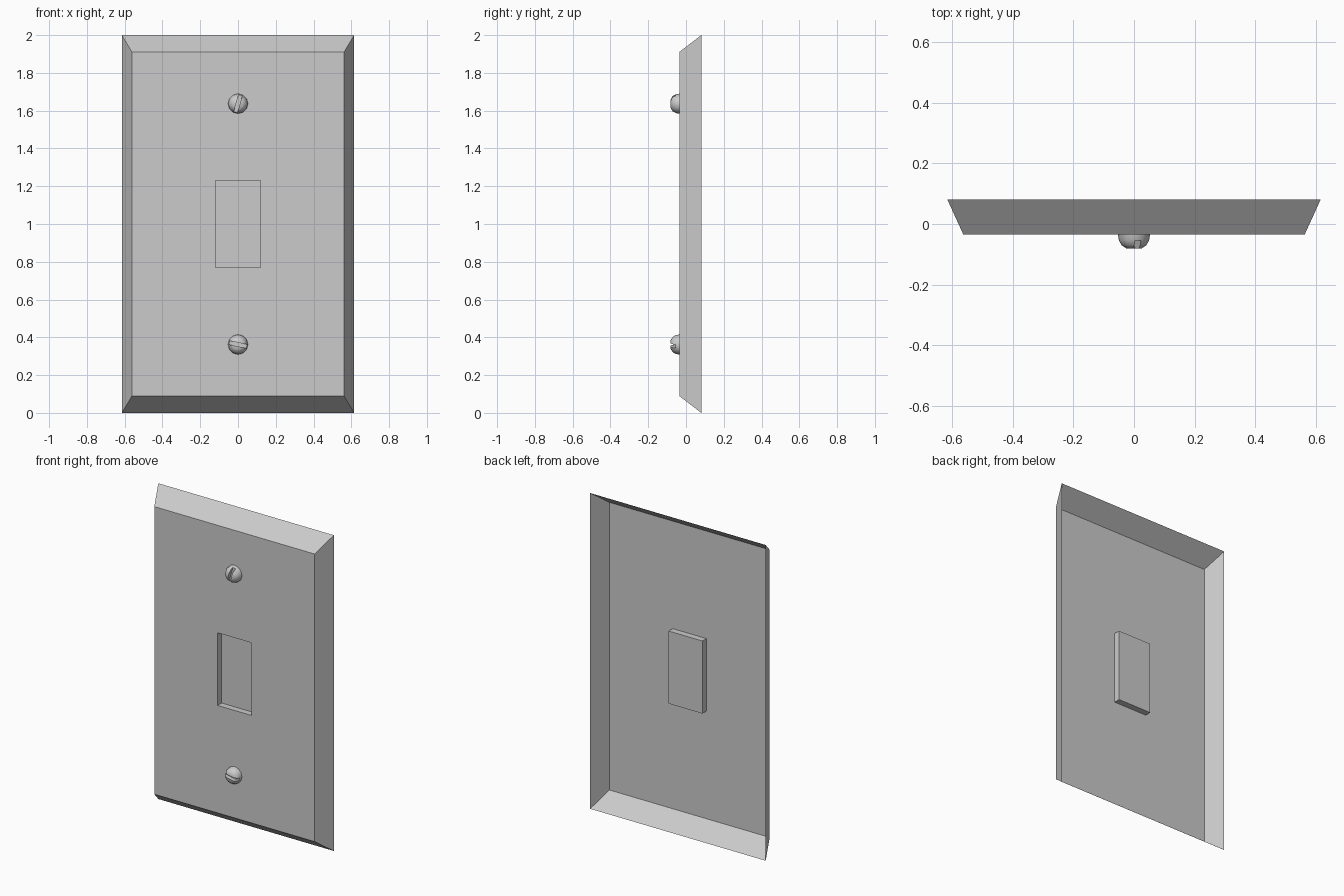
import bpy, bmesh, math
from mathutils import Matrix

if "Cube" in bpy.data.objects:
    bpy.data.objects.remove(bpy.data.objects["Cube"])

FRONT, BACK = -0.035, 0.081


def make_object(name, bm):
    mesh = bpy.data.meshes.new(name)
    bm.to_mesh(mesh)
    bm.free()
    obj = bpy.data.objects.new(name, mesh)
    bpy.context.collection.objects.link(obj)
    return obj


def bridge(bm, a, b):
    n = len(a)
    for i in range(n):
        j = (i + 1) % n
        bm.faces.new((a[i], a[j], b[j], b[i]))


# Sheet plate: bevelled rim, front face, recessed switch pocket; open at the back
bm = bmesh.new()
rings = []
for half_w, half_h, y in ((0.615, 1.0, BACK), (0.562, 0.911, FRONT),
                          (0.118, 0.23, FRONT), (0.118, 0.23, FRONT + 0.04)):
    rings.append([bm.verts.new((sx * half_w, y, 1 + sz * half_h))
                  for sx, sz in ((-1, -1), (1, -1), (1, 1), (-1, 1))])
for a, b in zip(rings, rings[1:]):
    bridge(bm, a, b)
bm.faces.new(rings[-1])
make_object("wall_plate", bm)


# Domed screw head with a slot cut across it
def screw(name, z, angle):
    bm = bmesh.new()
    sides = 12
    profile = ((0.053, FRONT - 0.0003), (0.050, -0.053), (0.041, -0.070), (0.024, -0.081))
    loops = [[bm.verts.new((r * math.cos(2 * math.pi * i / sides), y,
                            z + r * math.sin(2 * math.pi * i / sides)))
              for i in range(sides)] for r, y in profile]
    for a, b in zip(loops, loops[1:]):
        bridge(bm, a, b)
    bm.faces.new(loops[0][::-1])
    bm.faces.new(loops[-1])
    bmesh.ops.recalc_face_normals(bm, faces=bm.faces)
    head = make_object(name, bm)

    bm = bmesh.new()
    bmesh.ops.create_cube(bm, size=1, matrix=Matrix.Translation((0, -0.085, z))
                          @ Matrix.Rotation(math.radians(angle), 4, 'Y')
                          @ Matrix.Diagonal((0.02, 0.06, 0.2, 1)))
    cutter = make_object(name + "_slot_cutter", bm)
    cutter.hide_render = True

    mod = head.modifiers.new("slot", 'BOOLEAN')
    mod.operation = 'DIFFERENCE'
    mod.solver = 'EXACT'
    mod.object = cutter
    bpy.ops.object.select_all(action='DESELECT')
    head.select_set(True)
    bpy.context.view_layer.objects.active = head
    bpy.ops.object.modifier_apply(modifier=mod.name)
    bpy.data.objects.remove(cutter)
    bpy.ops.object.shade_smooth_by_angle(angle=math.radians(35))


screw("upper_screw", 1.637, 16)
screw("lower_screw", 0.362, 102)
